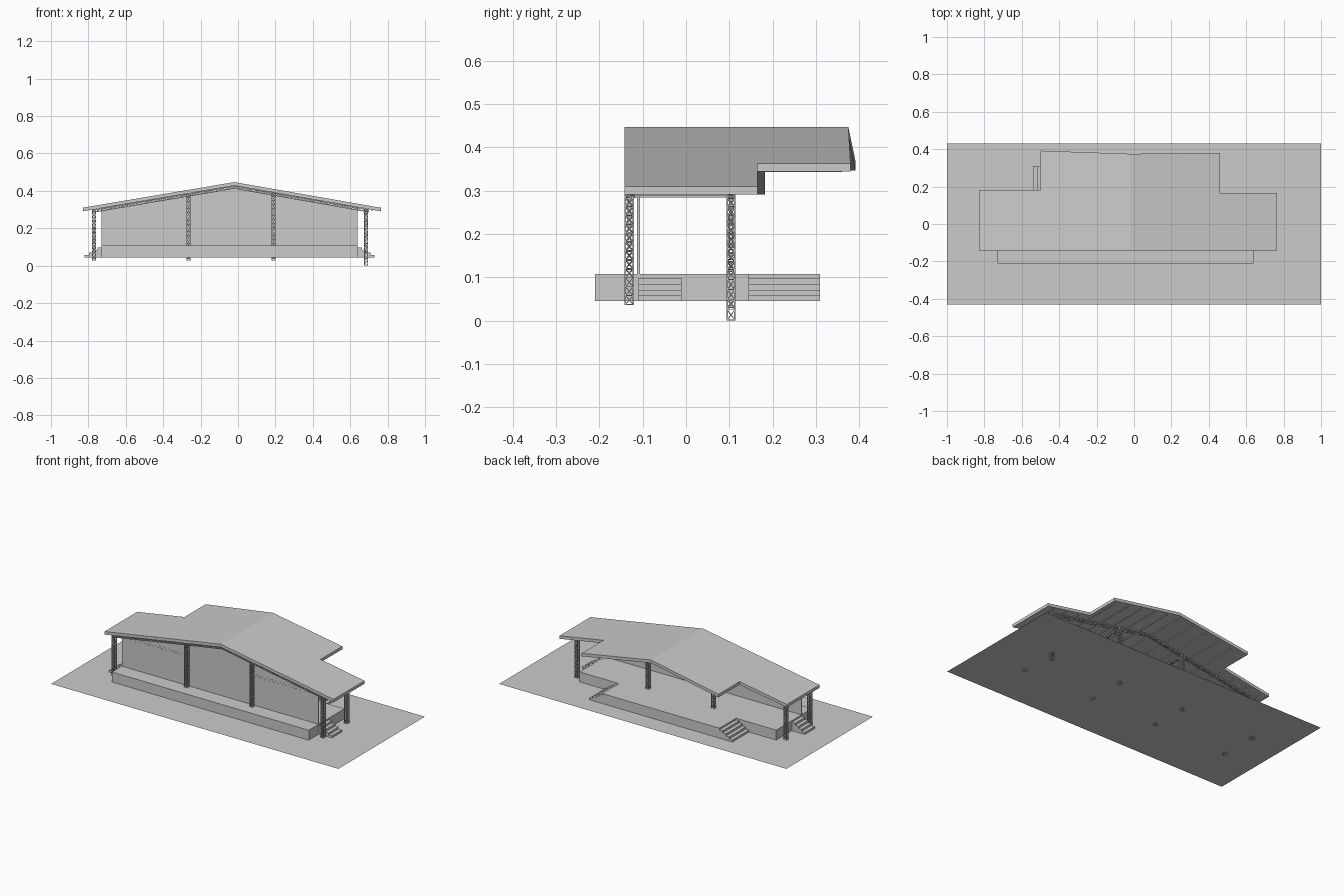
import bpy, bmesh
from mathutils import Vector

if "Cube" in bpy.data.objects:
    bpy.data.objects.remove(bpy.data.objects["Cube"])

GROUND, DECK, RIDGE_X, RIDGE_Z, THICK = 0.045, 0.108, -0.02, 0.447, 0.019


def roof_z(x):
    slope = 0.175 if x > RIDGE_X else 0.169
    return RIDGE_Z - slope * abs(x - RIDGE_X)


def finish(bm, name):
    bmesh.ops.recalc_face_normals(bm, faces=bm.faces)
    mesh = bpy.data.meshes.new(name)
    bm.to_mesh(mesh)
    bm.free()
    ob = bpy.data.objects.new(name, mesh)
    bpy.context.collection.objects.link(ob)
    return ob


def prism(name, points, offset):
    """Extrude a closed outline of 3D points along an offset."""
    bm = bmesh.new()
    face = bm.faces.new([bm.verts.new(p) for p in points])
    ext = bmesh.ops.extrude_face_region(bm, geom=[face], use_keep_orig=True)
    verts = [g for g in ext["geom"] if isinstance(g, bmesh.types.BMVert)]
    bmesh.ops.translate(bm, verts=verts, vec=offset)
    return finish(bm, name)


def bar(bm, a, b, w=0.003):
    """Add a square bar from a to b."""
    a, b = Vector(a), Vector(b)
    d = (b - a).normalized()
    side = d.cross(Vector((0, 0, 1)))
    if side.length < 1e-3:
        side = Vector((1, 0, 0))
    side.normalize()
    up = side.cross(d)
    rings = []
    for p in (a, b):
        rings.append([bm.verts.new(p + (side * i + up * j) * w / 2)
                      for i, j in ((-1, -1), (1, -1), (1, 1), (-1, 1))])
    for i in range(4):
        j = (i + 1) % 4
        bm.faces.new((rings[0][i], rings[0][j], rings[1][j], rings[1][i]))
    bm.faces.new(rings[0])
    bm.faces.new(rings[1])


def lattice(name, a, b, u, v, panels):
    """Four chords from a to b, spread by u and v, with zigzag bracing."""
    bm = bmesh.new()
    a, b, u, v = Vector(a), Vector(b), Vector(u), Vector(v)
    corners = [-u - v, u - v, u + v, -u + v]
    for k in range(4):
        c, n = corners[k], corners[(k + 1) % 4]
        bar(bm, a + c, b + c, 0.0035)
        for i in range(panels):
            p, q = a.lerp(b, i / panels), a.lerp(b, (i + 1) / panels)
            bar(bm, p + c, q + n, 0.002)
            bar(bm, q + c, q + n, 0.002)
        bar(bm, a + c, a + n, 0.003)
    return finish(bm, name)


def stairs(name, x, sign, y0, y1):
    """Stepped side profile, going down away from the deck edge."""
    pts = [(x, GROUND)]
    run, n = 0.0225, 4
    h = 0.098
    pts.append((x, h))
    for i in range(n):
        pts.append((x + sign * run * (i + 1), h - i * 0.0135))
        low = h - (i + 1) * 0.0135 if i < n - 1 else GROUND
        pts.append((x + sign * run * (i + 1), low))
    prism(name, [(px, y0, pz) for px, pz in pts], (0, y1 - y0, 0))


# ground sheet
bm = bmesh.new()
bm.faces.new([bm.verts.new(p) for p in ((-1, -.43, GROUND), (1, -.43, GROUND),
                                        (1, .43, GROUND), (-1, .43, GROUND))])
finish(bm, "ground_sheet")

# T-shaped stage deck
deck = [(-.73, -.21), (.64, -.21), (.64, .145), (.365, .145),
        (.365, .31), (-.45, .31), (-.45, .145), (-.73, .145)]
prism("stage_deck", [(x, y, GROUND) for x, y in deck], (0, 0, DECK - GROUND))

# stairs at both ends of each deck part
stairs("front_stairs_right", .64, 1, -.11, -.01)
stairs("front_stairs_left", -.73, -1, -.11, -.01)
stairs("rear_stairs_right", .365, 1, .145, .31)
stairs("rear_stairs_left", -.45, -1, .145, .31)

# two roof slopes with an extended rear canopy
left = [(RIDGE_X, -.142), (RIDGE_X, .375), (-.5, .392), (-.5, .182),
        (-.83, .182), (-.83, -.142)]
right = [(RIDGE_X, -.142), (.765, -.142), (.765, .165), (.46, .165),
         (.46, .38), (RIDGE_X, .375)]
for name, outline in (("roof_left", left), ("roof_right", right)):
    prism(name, [(x, y, roof_z(x)) for x, y in outline], (0, 0, -THICK))

# gable wall panel
wall = [(-.73, DECK), (.64, DECK), (.64, roof_z(.64) - THICK),
        (RIDGE_X, RIDGE_Z - THICK), (-.73, roof_z(-.73) - THICK)]
prism("front_wall", [(x, -.113, z) for x, z in wall], (0, .007, 0))

# lattice columns and cross trusses
H = 0.009
for n, x in enumerate((-.77, -.265, .19, .685)):
    top = roof_z(x) - THICK
    for row, y in (("front", -.131), ("back", .104)):
        base = 0.037 if row == "front" else 0.03
        if n == 3 and row == "back":
            base = 0.0015
        lattice(f"{row}_column_{n}", (x, y, base), (x, y, top),
                (H, 0, 0), (0, H, 0), 13 if n in (0, 3) else 17)
    zt = top - 0.009
    lattice(f"cross_truss_{n}", (x, -.12, zt), (x, .094, zt),
            (.006, 0, 0), (0, 0, .006), 13)

# sloping rafter trusses along both column rows
for row, y in (("front", -.125), ("back", .104)):
    for side, x in (("left", -.78), ("right", .7)):
        lattice(f"{row}_rafter_{side}", (x, y, roof_z(x) - THICK - .009),
                (RIDGE_X, y, RIDGE_Z - THICK - .009),
                (0, .006, 0), (0, 0, .006), 36)

# level trusses in the end bays
for side, x0, x1 in (("left", -.73, -.275), ("right", .2, .64)):
    lattice(f"bay_truss_{side}", (x0, -.107, .295), (x1, -.107, .295),
            (0, .005, 0), (0, 0, .006), 24)

# purlins below the roof
bm = bmesh.new()
for i in range(17):
    x = -.78 + i * .0935
    y1 = .36 if -.48 < x < .44 else .15
    z = roof_z(x) - THICK - .003
    bar(bm, (x, -.13, z), (x, y1, z), .005)
finish(bm, "purlins")
